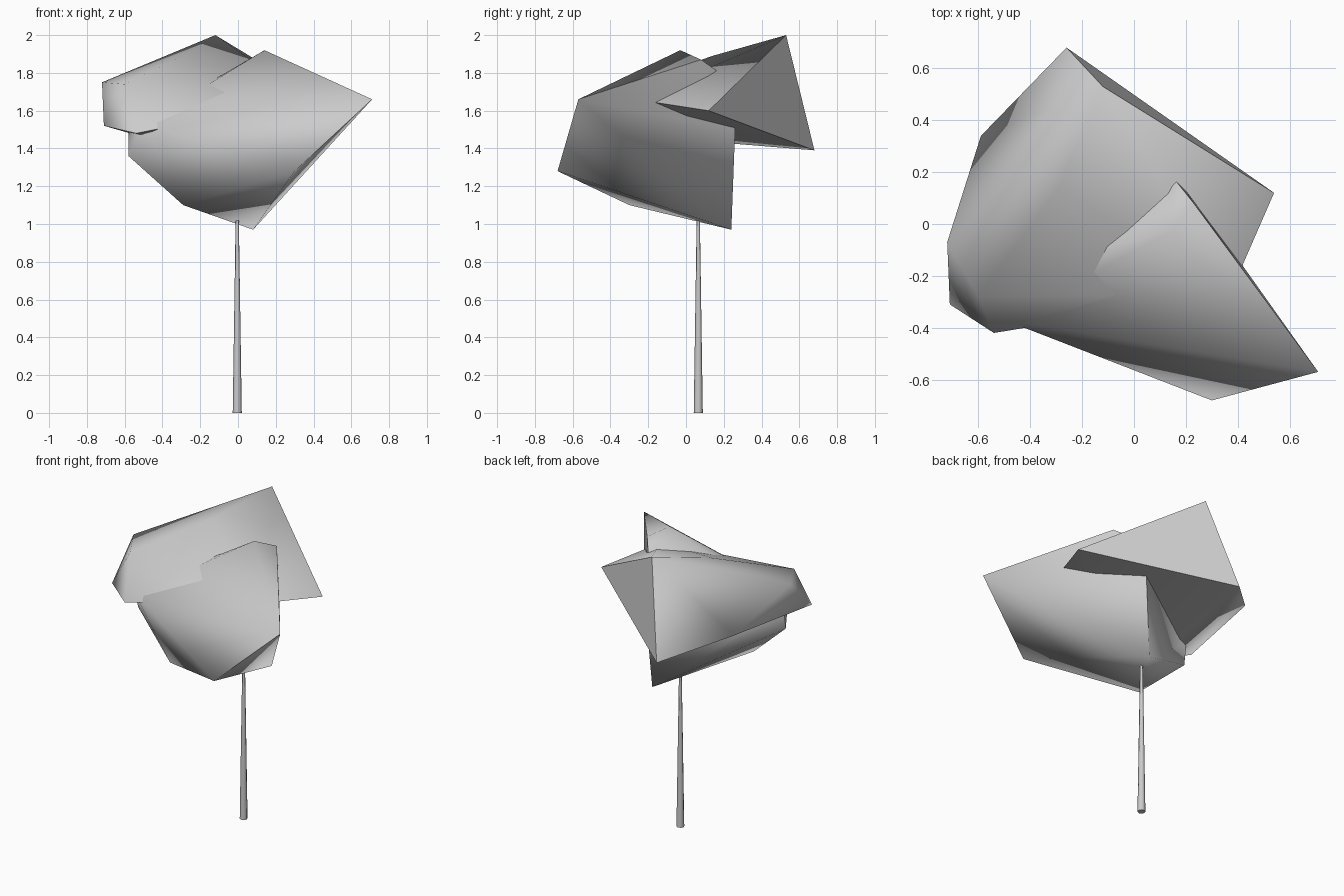
import bpy
import bmesh
import math
from mathutils import Matrix, Vector

starter = bpy.data.objects.get("Cube")
if starter:
    bpy.data.objects.remove(starter, do_unlink=True)

# One plain grey for the whole tree
grey = bpy.data.materials.new("plain grey")
grey.use_nodes = True
grey.diffuse_color = (0.6, 0.6, 0.6, 1.0)
grey.node_tree.nodes["Principled BSDF"].inputs["Base Color"].default_value = grey.diffuse_color


def finish(name, bm, smooth_degrees):
    """Turn a bmesh into a named, smoothly shaded object."""
    bmesh.ops.recalc_face_normals(bm, faces=bm.faces)
    mesh = bpy.data.meshes.new(name)
    bm.to_mesh(mesh)
    bm.free()
    mesh.materials.append(grey)
    obj = bpy.data.objects.new(name, mesh)
    bpy.context.collection.objects.link(obj)
    bpy.ops.object.select_all(action="DESELECT")
    obj.select_set(True)
    bpy.context.view_layer.objects.active = obj
    bpy.ops.object.shade_smooth_by_angle(angle=math.radians(smooth_degrees))
    return obj


def foliage(name, corners):
    """Wrap a faceted clump tightly around its corner points."""
    bm = bmesh.new()
    for corner in corners:
        bm.verts.new(Vector(corner))
    hull = bmesh.ops.convex_hull(bm, input=bm.verts)
    loose = set(hull["geom_interior"]) | set(hull["geom_unused"])
    bmesh.ops.delete(bm, geom=[v for v in loose if isinstance(v, bmesh.types.BMVert)],
                     context="VERTS")
    finish(name, bm, 60)


# Slender tapering trunk
trunk = bmesh.new()
bmesh.ops.create_cone(trunk, cap_ends=True, segments=8, radius1=0.024, radius2=0.008,
                      depth=1.06, matrix=Matrix.Translation((-0.004, 0.065, 0.53)))
finish("trunk", trunk, 60)

# Lower clump, leaning out to the front
foliage("front_foliage", [
    (0.71, -0.57, 1.66),    # outer tip
    (0.30, -0.68, 1.28),    # front corner
    (0.08, 0.24, 0.97),     # lowest corner
    (-0.29, -0.30, 1.10),   # underside
    (-0.58, -0.22, 1.36),   # side, low
    (-0.58, -0.20, 1.50),   # side, high
    (-0.50, -0.37, 1.53),   # front shoulder
    (0.14, -0.03, 1.92),    # crown
    (0.23, 0.08, 1.87),     # crown, back
    (0.15, 0.18, 1.80),     # back shoulder
    (0.12, 0.26, 1.50),     # back
])

# Upper clump, leaning out to the back
foliage("back_foliage", [
    (-0.12, 0.53, 2.00),    # peak
    (-0.26, 0.68, 1.39),    # back corner
    (0.54, 0.12, 1.60),     # side tip
    (-0.72, -0.07, 1.75),   # opposite side, high
    (-0.60, -0.28, 1.74),   # front shoulder
    (-0.71, -0.31, 1.52),   # opposite side, low
    (-0.54, -0.42, 1.48),   # front corner
    (-0.59, 0.34, 1.53),    # back side
    (-0.29, 0.14, 1.89),    # crown
    (0.37, -0.27, 1.66),    # corner buried in the front clump
])
